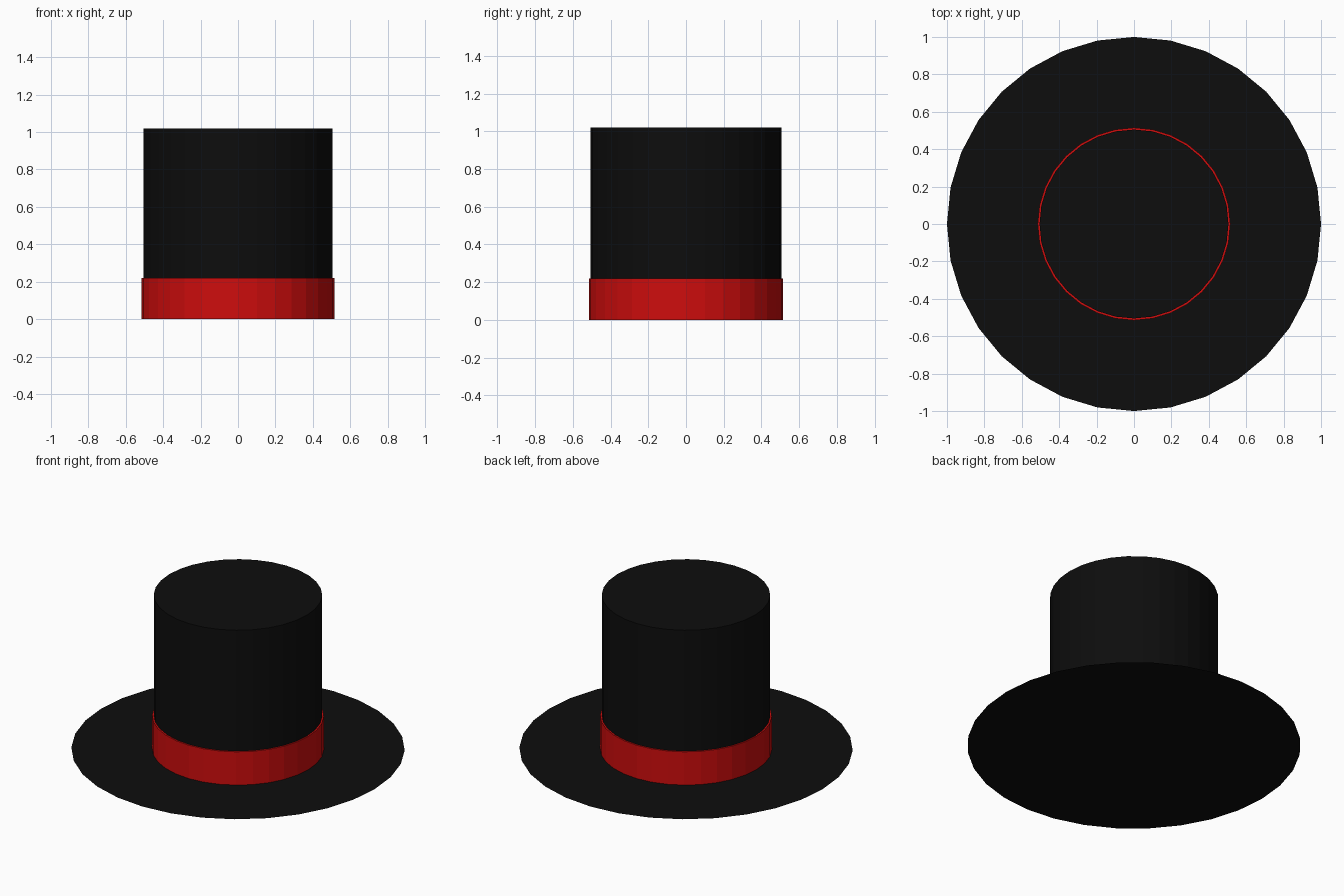
import bpy, bmesh, math

if "Cube" in bpy.data.objects:
    bpy.data.objects.remove(bpy.data.objects["Cube"])

SIDES = 32


def material(name, rgb):
    m = bpy.data.materials.new(name)
    m.diffuse_color = (*rgb, 1)
    m.use_nodes = True
    m.node_tree.nodes["Principled BSDF"].inputs["Base Color"].default_value = m.diffuse_color
    return m


def lathe(name, profile, mat):
    """Spin (radius, z) points round z; a zero radius closes to a centre point."""
    bm = bmesh.new()
    rings = []
    for r, z in profile:
        if r == 0:
            rings.append([bm.verts.new((0, 0, z))] * SIDES)
        else:
            rings.append([bm.verts.new((r * math.cos(a), r * math.sin(a), z))
                          for a in (math.tau * i / SIDES for i in range(SIDES))])
    for lo, hi in zip(rings, rings[1:]):
        for i in range(SIDES):
            j = (i + 1) % SIDES
            bm.faces.new(dict.fromkeys((lo[i], lo[j], hi[j], hi[i])))
    bm.normal_update()
    me = bpy.data.meshes.new(name)
    bm.to_mesh(me)
    bm.free()
    me.materials.append(mat)
    ob = bpy.data.objects.new(name, me)
    bpy.context.collection.objects.link(ob)
    return ob


black = material("black felt", (0.004, 0.004, 0.004))
red = material("red ribbon", (0.62, 0.004, 0.004))

# paper-thin flat brim
lathe("brim", [(1.0, 0), (0, 0)], black)
# straight crown with a flat top
lathe("crown", [(0.505, 0), (0.505, 1.02), (0, 1.02)], black)
# ribbon standing slightly proud of the crown
lathe("hat_band", [(0.515, 0), (0.515, 0.22), (0.505, 0.22)], red)
